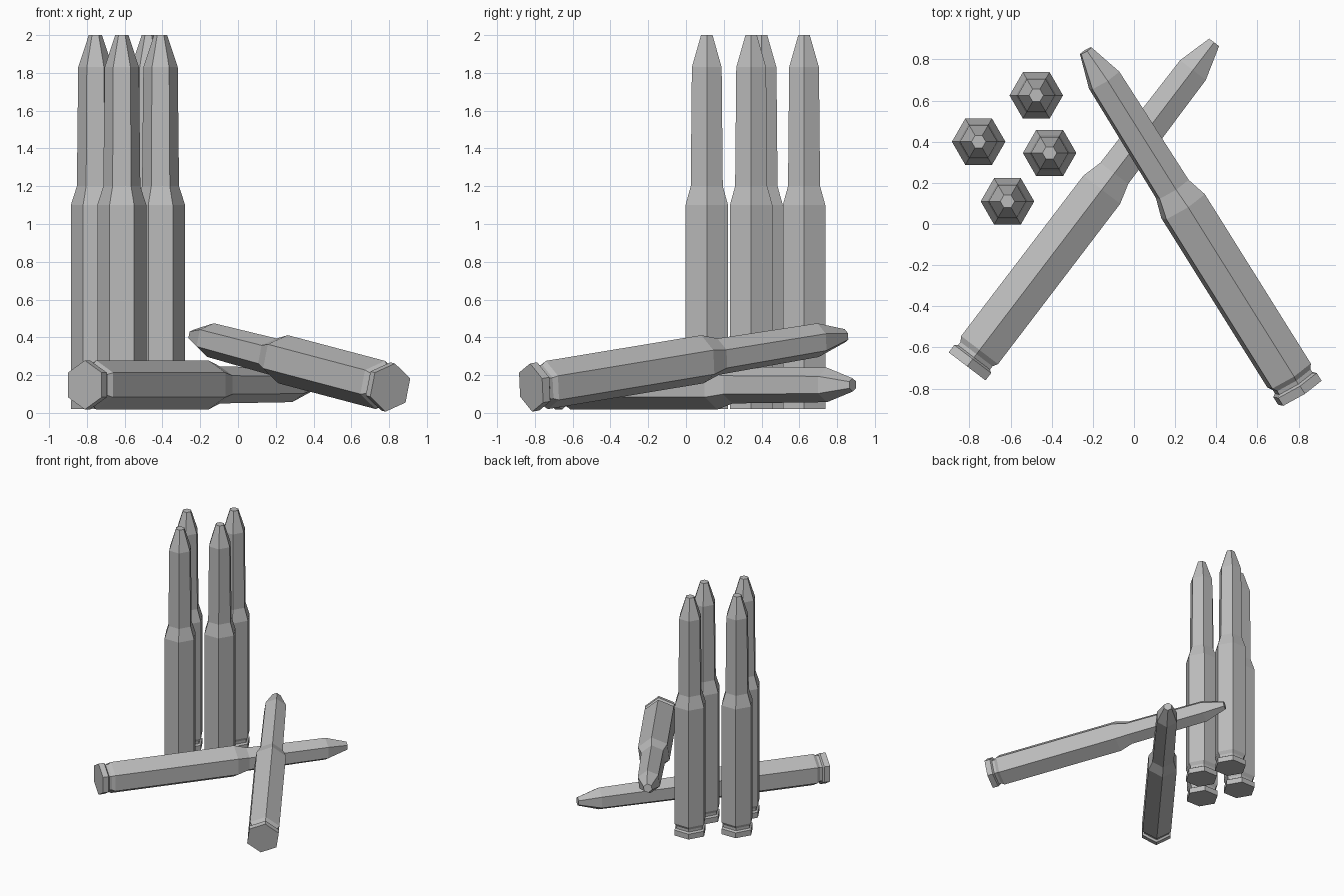
import bpy, bmesh, math
from mathutils import Matrix, Vector

cube = bpy.data.objects.get("Cube")
if cube:
    bpy.data.objects.remove(cube, do_unlink=True)

# One plain grey metal
GREY = (0.5, 0.5, 0.5, 1)
metal = bpy.data.materials.new("grey_metal")
metal.use_nodes = True
metal.diffuse_color = GREY
metal.node_tree.nodes["Principled BSDF"].inputs["Base Color"].default_value = GREY

# Radius and height: rim, extractor groove, case, shoulder, neck, tip
PROFILE = [(0.13, 0), (0.13, 0.045), (0.113, 0.055), (0.113, 0.075), (0.13, 0.10),
           (0.13, 1.08), (0.098, 1.18), (0.091, 1.81), (0.035, 1.98)]
SIDES = 6


def cartridge(name, base, axis, up, roll=0):
    """Six-sided cartridge from its base along axis, with one corner towards up."""
    z = Vector(axis).normalized()
    x = Vector(up)
    x = (x - x.dot(z) * z).normalized()
    frame = Matrix((x, z.cross(x), z)).transposed().to_4x4()
    bm = bmesh.new()
    rings = []
    for r, h in PROFILE:
        angles = [math.tau * i / SIDES for i in range(SIDES)]
        rings.append([bm.verts.new((r * math.cos(a), r * math.sin(a), h)) for a in angles])
    for low, high in zip(rings, rings[1:]):
        for i in range(SIDES):
            j = (i + 1) % SIDES
            bm.faces.new((low[i], low[j], high[j], high[i]))
    bm.faces.new(rings[0][::-1])
    bm.faces.new(rings[-1])
    mesh = bpy.data.meshes.new(name)
    bm.to_mesh(mesh)
    bm.free()
    mesh.materials.append(metal)
    obj = bpy.data.objects.new(name, mesh)
    obj.matrix_world = Matrix.Translation(base) @ frame @ Matrix.Rotation(roll, 4, "Z")
    bpy.context.collection.objects.link(obj)


# Upright group
for n, (x, y) in enumerate([(-0.755, 0.40), (-0.475, 0.625), (-0.41, 0.345), (-0.615, 0.11)]):
    cartridge(f"standing_cartridge_{n + 1}", (x, y, 0.02), (0, 0, 1), (1, 0, 0))

# Crossed pair: one flat, one leaning over it
cartridge("flat_cartridge", (-0.811, -0.692, 0.148), (1.196, 1.569, 0), (0, 0, 1))
cartridge("leaning_cartridge", (0.806, -0.82, 0.134), (-1.041, 1.663, 0.275), (0, 0, 1),
          math.radians(8))
